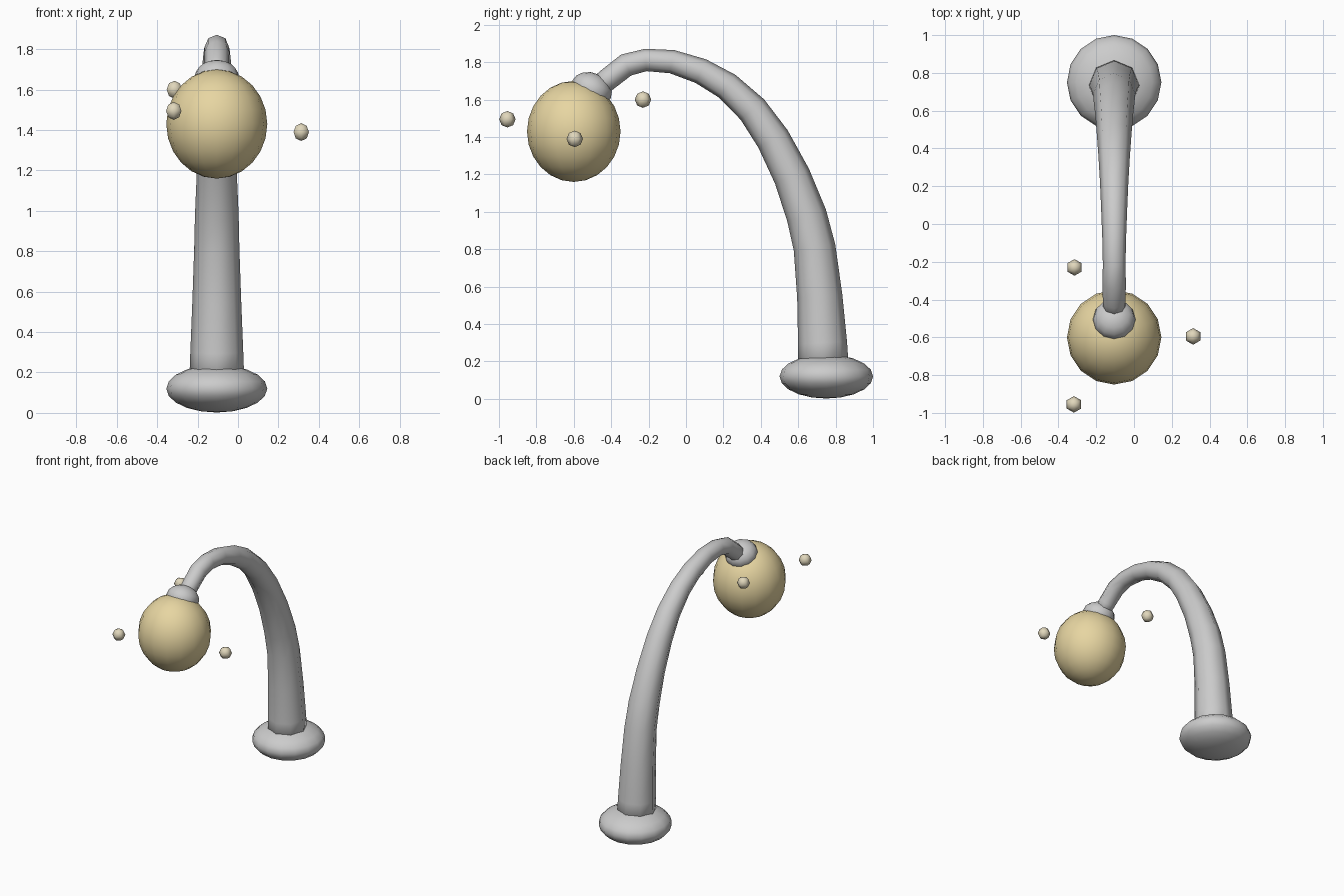
import bpy, bmesh, math
from mathutils import Matrix, Vector

if "Cube" in bpy.data.objects:
    bpy.data.objects.remove(bpy.data.objects["Cube"])

CX = -0.105  # the whole lamp lies in this plane


def finish(name, bm, color=None):
    me = bpy.data.meshes.new(name)
    bmesh.ops.recalc_face_normals(bm, faces=bm.faces[:])
    for f in bm.faces:
        f.smooth = True
    bm.to_mesh(me)
    bm.free()
    ob = bpy.data.objects.new(name, me)
    bpy.context.collection.objects.link(ob)
    if color:
        mat = bpy.data.materials.new(name + "_color")
        mat.diffuse_color = (*color, 1)
        mat.use_nodes = True
        mat.node_tree.nodes["Principled BSDF"].inputs["Base Color"].default_value = mat.diffuse_color
        me.materials.append(mat)
    return ob


def ball(name, loc, radii, segs, rings, color=None, tilt=0):
    bm = bmesh.new()
    m = Matrix.Translation(loc) @ Matrix.Rotation(tilt, 4, 'X') @ Matrix.Diagonal((*radii, 1))
    bmesh.ops.create_uvsphere(bm, u_segments=segs, v_segments=rings, radius=1, matrix=m)
    return finish(name, bm, color)


def tube(name, path, sides):
    # path entries: y, z, radius
    bm = bmesh.new()
    rows = []
    for i, (y, z, r) in enumerate(path):
        a, b = path[max(i - 1, 0)], path[min(i + 1, len(path) - 1)]
        t = Vector((0, b[0] - a[0], b[1] - a[1])).normalized()
        side = Vector((1, 0, 0))
        up = t.cross(side)
        angles = [2 * math.pi * k / sides for k in range(sides)]
        rows.append([bm.verts.new(Vector((CX, y, z)) + r * (math.cos(q) * side + math.sin(q) * up))
                     for q in angles])
    for lo, hi in zip(rows, rows[1:]):
        for k in range(sides):
            n = (k + 1) % sides
            bm.faces.new((lo[k], lo[n], hi[n], hi[k]))
    bm.faces.new(rows[0])
    bm.faces.new(rows[-1])
    return finish(name, bm)


# Flattened foot
ball("base", (CX, 0.75, 0.12), (0.25, 0.25, 0.118), 16, 10)

# Tapering arched stem
tube("stem", [(0.735, 0.14, 0.137), (0.730, 0.30, 0.131), (0.715, 0.55, 0.121),
              (0.687, 0.81, 0.112), (0.645, 0.98, 0.108), (0.567, 1.19, 0.099),
              (0.465, 1.39, 0.091), (0.355, 1.547, 0.083), (0.22, 1.672, 0.075),
              (0.08, 1.752, 0.069), (-0.075, 1.803, 0.063), (-0.215, 1.812, 0.06),
              (-0.32, 1.785, 0.062), (-0.41, 1.715, 0.06), (-0.49, 1.65, 0.058)], 8)

# Collar joining stem and globe
ball("collar", (CX, -0.505, 1.655), (0.113, 0.113, 0.088), 12, 8, tilt=math.radians(-25))

# Glowing globe
ball("globe", (CX, -0.6, 1.43), (0.25, 0.25, 0.27), 16, 12, (0.8, 0.67, 0.36))

# Small floating motes around the globe
for i, loc in enumerate([(-0.315, -0.23, 1.6), (-0.318, -0.955, 1.495), (0.313, -0.595, 1.39)]):
    ball(f"mote_{i + 1}", loc, (0.044, 0.044, 0.044), 6, 4, (0.75, 0.68, 0.5))
